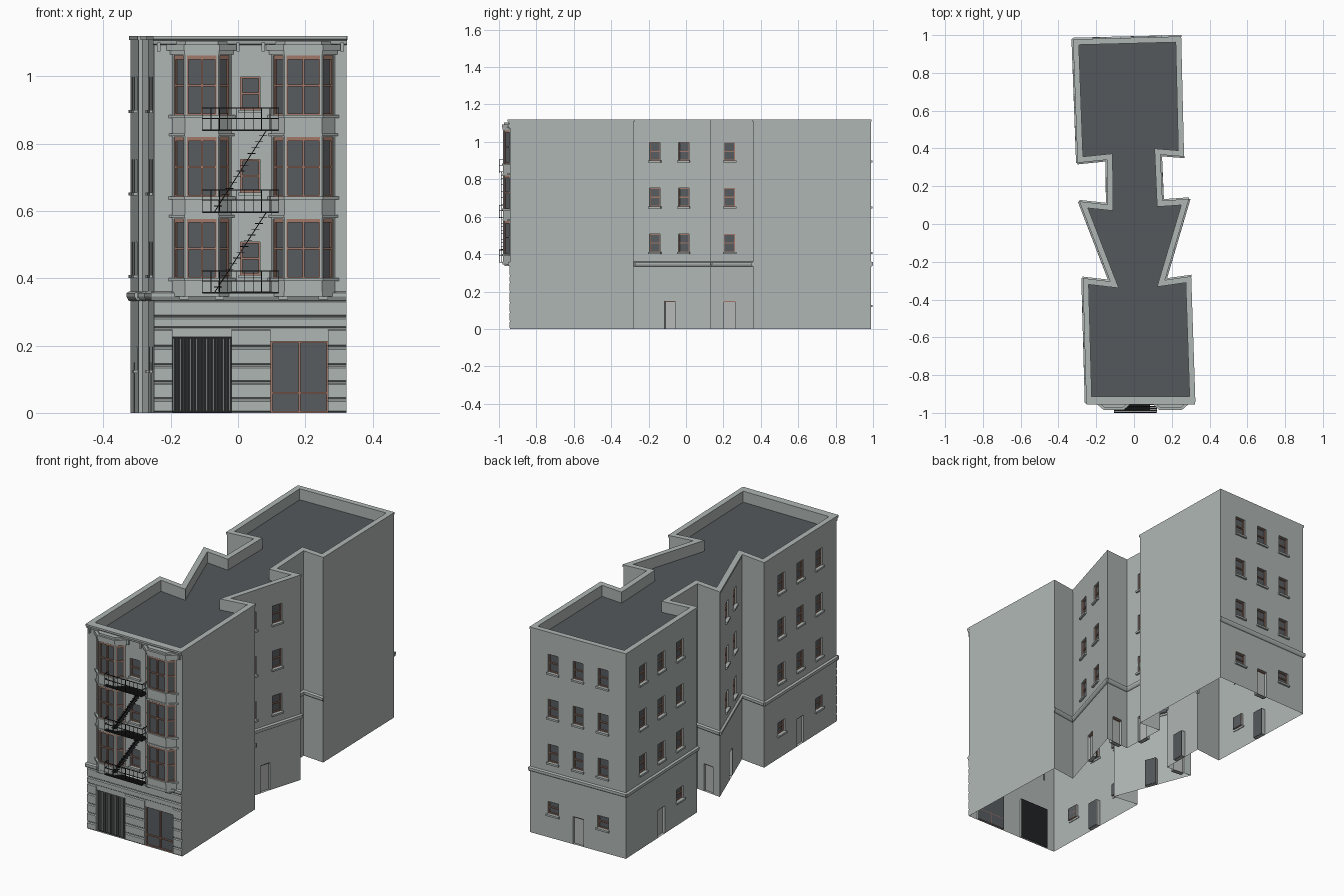
import bpy, bmesh
from mathutils import Vector, Matrix

cube = bpy.data.objects.get("Cube")
if cube:
    bpy.data.objects.remove(cube, do_unlink=True)

COLOURS = {
    "pale stone": (0.43, 0.47, 0.457),
    "slate roof": (0.09, 0.098, 0.105),
    "window glass": (0.098, 0.107, 0.115),
    "copper brown": (0.36, 0.19, 0.14),
    "black iron": (0.015, 0.016, 0.017),
    "door grey": (0.46, 0.48, 0.47),
}
MATS = {}
for name, rgb in COLOURS.items():
    m = bpy.data.materials.new(name)
    m.use_nodes = True
    m.diffuse_color = (*rgb, 1)
    m.node_tree.nodes["Principled BSDF"].inputs["Base Color"].default_value = (*rgb, 1)
    MATS[name] = m

# Each named part collects its geometry in one bmesh
PARTS = {}
FLOORS = (0.41, 0.655, 0.9)
TOP = 1.12


def part(name, mat="pale stone"):
    return PARTS.setdefault(name, (bmesh.new(), mat))[0]


def quad(bm, M, pts):
    bm.faces.new([bm.verts.new(M @ Vector(p)) for p in pts])


def box(bm, M, x0, x1, y0, y1, z0, z1):
    size = Matrix.Diagonal((x1 - x0, y1 - y0, z1 - z0, 1))
    mid = Matrix.Translation(((x0 + x1) / 2, (y0 + y1) / 2, (z0 + z1) / 2))
    bmesh.ops.create_cube(bm, size=1, matrix=M @ mid @ size)


def prism(bm, M, profile, x0, x1):
    """Extrude a (y, z) profile along local x."""
    ends = [[bm.verts.new(M @ Vector((x, y, z))) for y, z in profile] for x in (x0, x1)]
    bm.faces.new(ends[0][::-1])
    bm.faces.new(ends[1])
    for i in range(len(profile)):
        j = (i + 1) % len(profile)
        bm.faces.new((ends[0][i], ends[0][j], ends[1][j], ends[1][i]))


def bar(bm, p, q, r):
    """Thin square bar between two points."""
    p, q = Vector(p), Vector(q)
    M = Matrix.Translation((p + q) / 2) @ (q - p).to_track_quat("Z", "Y").to_matrix().to_4x4()
    h = (q - p).length / 2
    box(bm, M, -r, r, -r, r, -h, h)


def offset(pts, t):
    """Move a counter-clockwise outline outwards by t."""
    out = []
    for i, p in enumerate(pts):
        d1 = (p - pts[i - 1]).normalized()
        d2 = (pts[(i + 1) % len(pts)] - p).normalized()
        n1, n2 = Vector((d1.y, -d1.x)), Vector((d2.y, -d2.x))
        out.append(p + (n1 + n2) * t / (1 + n1.dot(n2)))
    return out


def frame_of(a, b):
    """Wall space: x along the wall, y inwards, z up."""
    d = (b - a).normalized()
    M = Matrix(((d.x, -d.y, 0, a.x), (d.y, d.x, 0, a.y), (0, 0, 1, 0), (0, 0, 0, 1)))
    return M, (b - a).length


def wall(bm, a, b, holes, z0=0.0, z1=TOP, depth=0.014):
    """Wall face with recessed openings (x0, x1, z0, z1)."""
    M, length = frame_of(a, b)
    xs = sorted({0, length, *(v for h in holes for v in h[:2])})
    zs = sorted({z0, z1, *(v for h in holes for v in h[2:4])})
    for l, r in zip(xs, xs[1:]):
        for lo, hi in zip(zs, zs[1:]):
            cx, cz = (l + r) / 2, (lo + hi) / 2
            if not any(h[0] < cx < h[1] and h[2] < cz < h[3] for h in holes):
                quad(bm, M, [(l, 0, lo), (r, 0, lo), (r, 0, hi), (l, 0, hi)])
    for l, r, lo, hi in holes:
        ring = [(l, lo), (l, hi), (r, hi), (r, lo)]
        for (xa, za), (xb, zb) in zip(ring, ring[1:] + ring[:1]):
            quad(bm, M, [(xa, 0, za), (xb, 0, zb), (xb, depth, zb), (xa, depth, za)])
    return M


def window(M, hole, mullion=False, rail=0.5, sill=True, depth=0.014, edge=0.005, head=0.005):
    l, r, lo, hi = hole
    quad(part("window_panes", "window glass"), M,
         [(l, depth, lo), (r, depth, lo), (r, depth, hi), (l, depth, hi)])
    fr = part("window_frames", "copper brown")
    y0, y1, mz = depth - 0.006, depth, lo + (hi - lo) * rail
    box(fr, M, l, l + edge, y0, y1, lo, hi)
    box(fr, M, r - edge, r, y0, y1, lo, hi)
    box(fr, M, l, r, y0, y1, lo, lo + edge)
    box(fr, M, l, r, y0, y1, hi - head, hi)
    box(fr, M, l, r, y0, y1, mz - 0.003, mz + 0.003)
    if mullion:
        c = (l + r) / 2
        box(fr, M, c - 0.003, c + 0.003, y0, y1, lo, hi)
    if sill:
        box(part("window_sills"), M, l - 0.006, r + 0.006, -0.01, 0.004, lo - 0.01, lo)


def door(M, hole):
    l, r, lo, hi = hole
    box(part("doors", "door grey"), M, l, r, 0.014, 0.02, lo, hi)
    box(part("door_backs", "slate roof"), M, l, r, 0.021, 0.024, lo, hi)
    box(part("door_heads", "copper brown"), M, l, r, 0.006, 0.014, hi - 0.006, hi)


# Footprint, counter-clockwise from the front corner
FOOT = [Vector(p) for p in (
    (-0.25, -0.94), (0.322, -0.94), (0.3, -0.28), (0.16, -0.3), (0.287, 0.13), (0.148, 0.12),
    (0.137, 0.37), (0.262, 0.36), (0.247, 0.99), (-0.32, 0.975), (-0.296, 0.327), (-0.14, 0.343),
    (-0.138, 0.1), (-0.285, 0.116), (-0.122, -0.307), (-0.268, -0.29))]

# Per wall: window columns, door positions, small ground windows (as fractions)
THREE = (0.24, 0.5, 0.76)
LAYOUT = {
    3: ((0.31, 0.67), (0.5,), ()), 4: ((), (0.5,), ()), 5: ((0.45,), (0.46,), ()),
    8: (THREE, (0.5,), (0.24, 0.76)), 9: (THREE, (0.5,), (0.76,)),
    11: ((0.55,), (0.54,), ()), 12: ((), (0.5,), ()), 13: ((0.33, 0.69), (0.5,), ()),
    15: (THREE, (0.5,), (0.24, 0.76)),
}
BLANK = (1, 7)
STRING = [(0, 0.333), (-0.006, 0.336), (-0.011, 0.345), (-0.011, 0.356), (0, 0.36)]

# Side and rear walls
for i in range(1, len(FOOT)):
    a, b = FOOT[i], FOOT[(i + 1) % len(FOOT)]
    cols, doors, small = LAYOUT.get(i, ((), (), ()))
    L = (b - a).length
    wins = [(c * L - 0.03, c * L + 0.03, z, z + 0.098) for c in cols for z in FLOORS]
    wins += [(c * L - 0.032, c * L + 0.032, 0.128, 0.195) for c in small]
    ways = [(c * L - 0.031, c * L + 0.031, 0, 0.15) for c in doors]
    M = wall(part("walls"), a, b, wins + ways)
    for h in wins:
        window(M, h)
    for h in ways:
        door(M, h)
    if i not in BLANK:
        prism(part("string_course"), M, STRING, -0.005, L + 0.005)

# Front wall with gate, shop window and centre windows
a, b = FOOT[:2]
X = -a.x
gate = (X - 0.195, X - 0.02, 0, 0.225)
shop = (X + 0.097, X + 0.268, 0, 0.212)
mids = [(X + 0.008, X + 0.066, z, z + 0.098) for z in FLOORS]
F = wall(part("walls"), a, b, [gate, shop] + mids)
width = b.x - a.x
for h in mids:
    window(F, h)
window(F, shop, mullion=True, rail=0.28, sill=False)
prism(part("string_course"), F, STRING, -0.008, width)
box(part("gate_panel", "black iron"), F, gate[0], gate[1], 0.01, 0.014, 0, gate[3])
for k in range(18):
    x = gate[0] + 0.004 + k * 0.0098
    box(part("gate_bars"), F, x - 0.0017, x + 0.0017, 0.003, 0.01, 0.006, gate[3] - 0.004)

# Rusticated courses with chamfered joints
joints = (0, 0.04, 0.09, 0.14, 0.195, 0.25, 0.285, 0.335)
for lo, hi in zip(joints, joints[1:]):
    spans = [(0, width)] if lo > 0.22 else [(0, gate[0]), (gate[1], shop[0]), (shop[1], width)]
    for s, e in spans:
        prism(part("rusticated_courses"), F, [(0, lo + 0.002), (-0.005, lo + 0.006),
              (-0.005, hi - 0.006), (0, hi - 0.002)], s, e)

# Bay windows
for x0, x1 in ((-0.195, -0.02), (0.1, 0.288)):
    yb = a.y
    plan = [Vector(p) for p in ((x0, yb), (x0 + 0.038, yb - 0.038), (x1 - 0.038, yb - 0.038), (x1, yb))]
    for p, q in zip(plan, plan[1:]):
        L = (q - p).length
        holes = [(0.006, L - 0.006, z, z + 0.176) for z in (0.4, 0.643, 0.885)]
        M = wall(part("bay_walls"), p, q, holes, 0.345, 1.09, 0.01)
        for h in holes:
            window(M, h, mullion=L > 0.07, sill=False, depth=0.01, edge=0.004, head=0.011)
    bands = [(0.345, 0.36, 0.002), (1.064, 1.076, 0.003), (1.076, 1.094, 0.007), (1.094, 1.104, -0.004)]
    bands += [(z - 0.009, z, 0.005) for z in (0.4, 0.643, 0.885)]
    bands += [(z, z + 0.008, 0.004) for z in (0.58, 0.822)]
    for lo, hi, t in bands:
        ring = offset(plan, t)
        bm = part("bay_mouldings")
        vs = [[bm.verts.new((p.x, min(p.y, yb), z)) for p in ring] for z in (lo, hi)]
        bm.faces.new(vs[0][::-1])
        bm.faces.new(vs[1])
        for k in range(3):
            bm.faces.new((vs[0][k], vs[0][k + 1], vs[1][k + 1], vs[1][k]))
    for x in (x0 + 0.035, x1 - 0.035):
        box(part("bay_corbels"), F, X + x - 0.014, X + x + 0.014, -0.03, 0, 0.337, 0.346)

# Cornice and its brackets
prism(part("cornice"), F, [(0, 1.093), (-0.006, 1.096), (-0.008, 1.106), (-0.015, 1.11),
      (-0.015, TOP), (0.005, TOP)], -0.002, width + 0.002)
for x in (-0.235, 0.0, 0.075, 0.31):
    box(part("cornice_brackets"), F, X + x - 0.005, X + x + 0.005, -0.012, 0, 1.073, 1.1)

# Roof, parapet inside and coping
inner, outer = offset(FOOT, -0.027), offset(FOOT, 0.003)
roof = part("roof", "slate roof")
roof.faces.new([roof.verts.new((p.x, p.y, 1.06)) for p in inner])
I = Matrix()
for k in range(len(FOOT)):
    j = (k + 1) % len(FOOT)
    p, q, r, s = (v.to_3d() for v in (outer[k], outer[j], inner[j], inner[k]))
    up, low, base = (Vector((0, 0, z)) for z in (TOP, 1.108, 1.06))
    quad(part("coping"), I, [p + up, q + up, r + up, s + up])
    quad(part("coping"), I, [p + low, q + low, q + up, p + up])
    quad(part("parapet_inside"), I, [r + base, s + base, s + up, r + up])

# Fire escape: platforms, railings and stairs
iron = part("fire_escape", "black iron")
LX, RX, FY = -0.105, 0.12, -0.998
for z in (0.357, 0.597, 0.84):
    for k in range(6):
        y = a.y - 0.005 - k * 0.0104
        box(iron, I, LX, RX, y - 0.0035, y + 0.0035, z - 0.003, z)
    for h in (0, 0.035, 0.065):
        bar(iron, (LX, FY, z + h), (RX, FY, z + h), 0.0015)
        for x in (LX, RX):
            bar(iron, (x, FY, z + h), (x, a.y, z + h), 0.0015)
    for k in range(10):
        x = LX + k * (RX - LX) / 9
        bar(iron, (x, FY, z), (x, FY, z + 0.065), 0.001)
    for x in (LX, RX):
        bar(iron, (x, -0.97, z), (x, -0.97, z + 0.065), 0.001)
for z0, z1 in ((0.357, 0.597), (0.597, 0.84)):
    for y in (-0.988, -0.958):
        bar(iron, (-0.07, y, z0), (0.085, y, z1), 0.0013)
    for k in range(1, 14):
        t = k / 14
        x, z = -0.07 + 0.155 * t, z0 + (z1 - z0) * t
        box(iron, I, x - 0.012, x + 0.012, -0.988, -0.958, z - 0.001, z + 0.001)

for name, (bm, mat) in PARTS.items():
    bmesh.ops.remove_doubles(bm, verts=bm.verts, dist=0.00001)
    mesh = bpy.data.meshes.new(name)
    bm.to_mesh(mesh)
    bm.free()
    mesh.materials.append(MATS[mat])
    bpy.context.collection.objects.link(bpy.data.objects.new(name, mesh))
